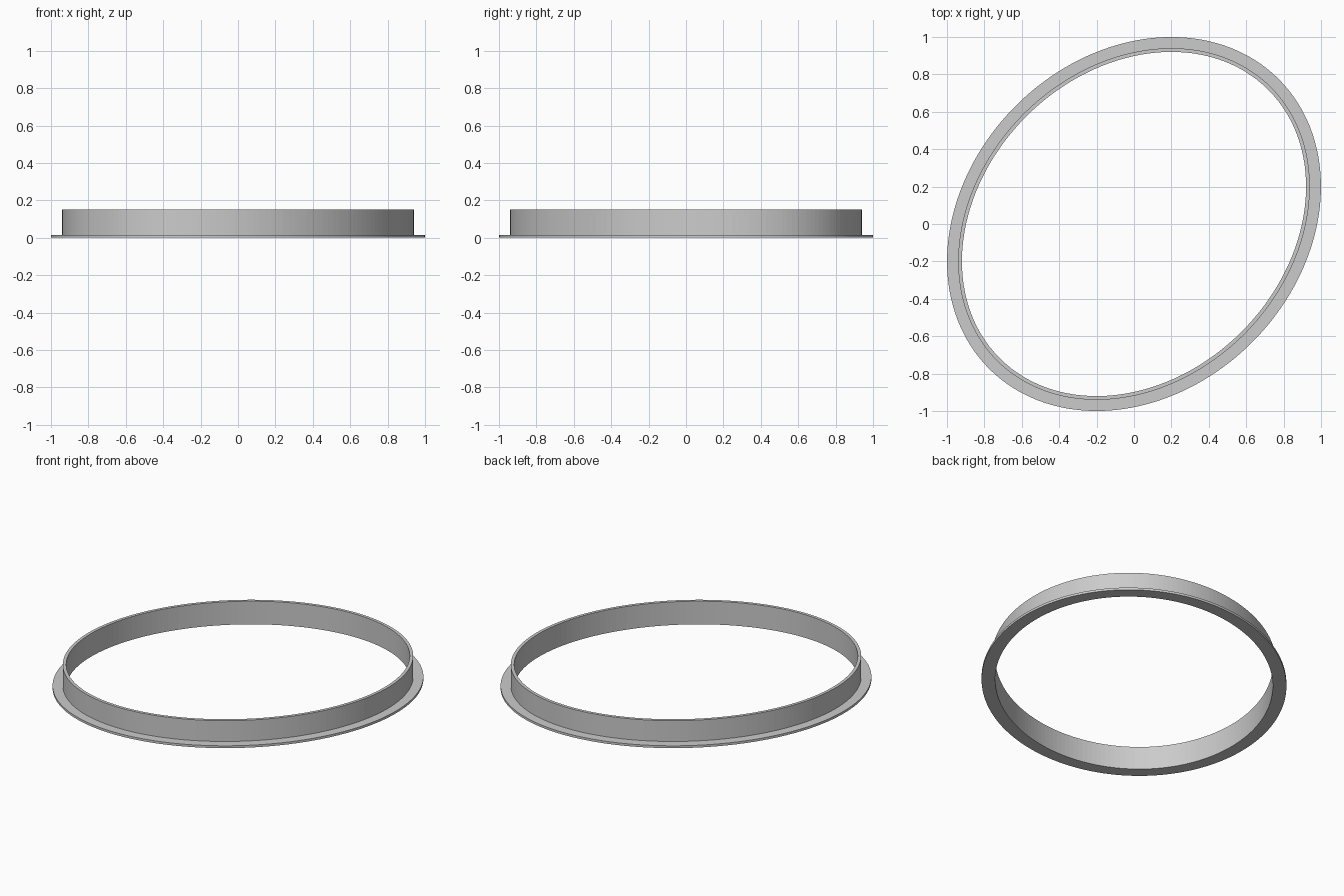
import bpy
import bmesh
import math

old = bpy.data.objects.get("Cube")
if old:
    bpy.data.objects.remove(old, do_unlink=True)

SEGMENTS = 180
LONG, SHORT = 1.095, 0.894   # half axes of the outer rim
TURN = math.radians(45)

grey = bpy.data.materials.new("plain grey")
grey.use_nodes = True
colour = (0.6, 0.6, 0.6, 1)
grey.diffuse_color = colour
grey.node_tree.nodes["Principled BSDF"].inputs["Base Color"].default_value = colour


def sweep_oval(name, profile):
    """Sweep a closed (inset, height) profile round the turned oval."""
    bm = bmesh.new()
    rings = []
    for i in range(SEGMENTS):
        t = math.tau * i / SEGMENTS
        ring = []
        for inset, z in profile:
            u = (LONG - inset) * math.cos(t)
            v = (SHORT - inset) * math.sin(t)
            ring.append(bm.verts.new((u * math.cos(TURN) - v * math.sin(TURN),
                                      u * math.sin(TURN) + v * math.cos(TURN), z)))
        rings.append(ring)
    n = len(profile)
    for i in range(SEGMENTS):
        a, b = rings[i], rings[(i + 1) % SEGMENTS]
        for j in range(n):
            k = (j + 1) % n
            bm.faces.new((a[j], b[j], b[k], a[k]))
    bmesh.ops.recalc_face_normals(bm, faces=bm.faces)
    mesh = bpy.data.meshes.new(name)
    bm.to_mesh(mesh)
    bm.free()
    mesh.materials.append(grey)
    obj = bpy.data.objects.new(name, mesh)
    bpy.context.collection.objects.link(obj)
    return obj


# Thin flange and upright wall share one L-shaped section
sweep_oval("flanged_oval_ring", [
    (0, 0), (0, 0.015), (0.06, 0.015),
    (0.06, 0.15), (0.08, 0.15), (0.08, 0),
])
